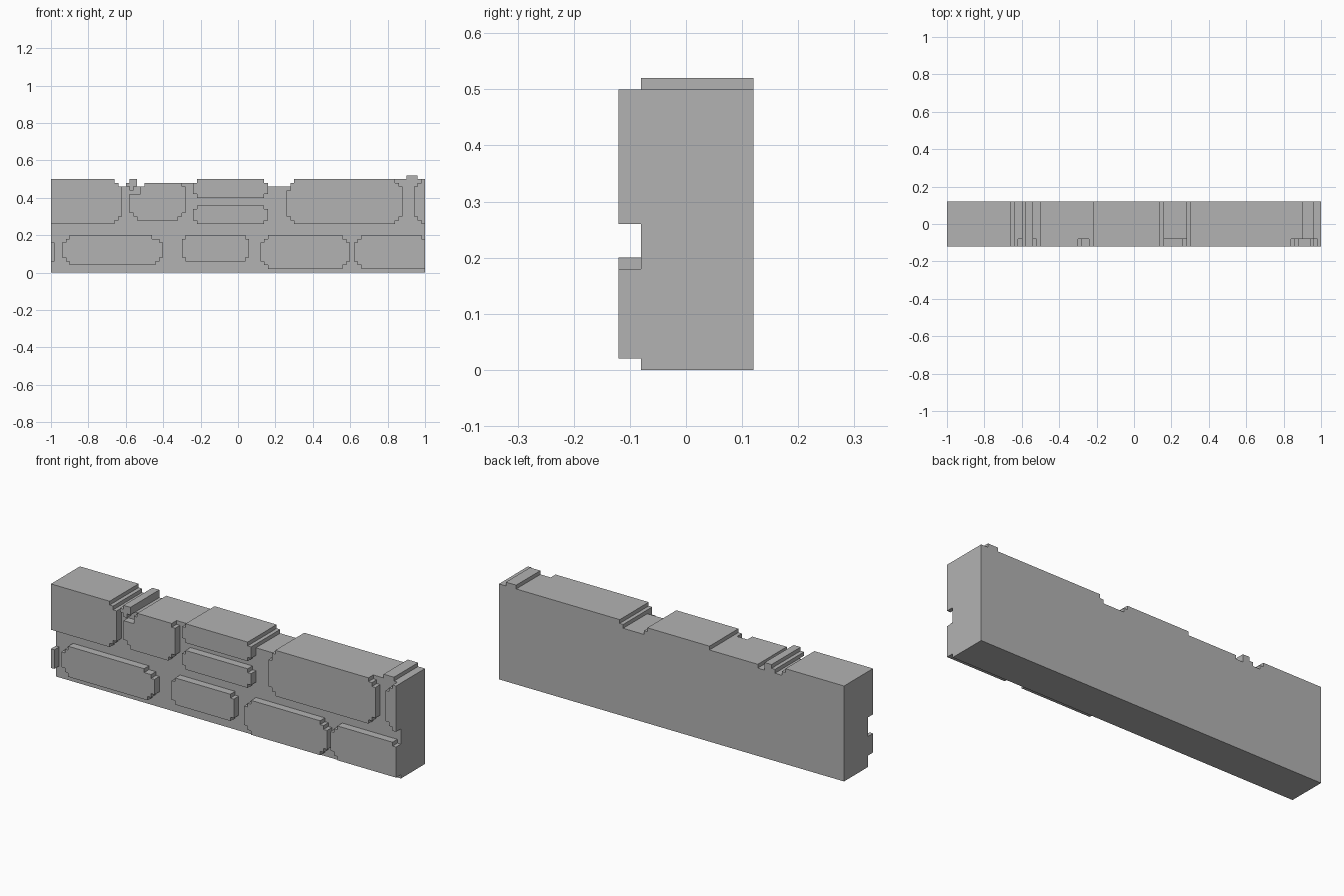
import bpy, bmesh

UNIT = 0.02            # side of one small block
FRONT, FACE, BACK = -0.12, -0.08, 0.12

cube = bpy.data.objects.get("Cube")
if cube:
    bpy.data.objects.remove(cube, do_unlink=True)

stone = bpy.data.materials.new("grey stone")
stone.use_nodes = True
stone.diffuse_color = (0.45, 0.45, 0.45, 1)
stone.node_tree.nodes["Principled BSDF"].inputs["Base Color"].default_value = (0.45, 0.45, 0.45, 1)


def extrude_outline(name, outline, y0, y1):
    """Turn an x-z outline, in blocks, into a flat-sided solid."""
    bm = bmesh.new()
    face = bm.faces.new([bm.verts.new((x * UNIT, y0, z * UNIT)) for x, z in outline])
    grown = bmesh.ops.extrude_face_region(bm, geom=[face])
    moved = [v for v in grown["geom"] if isinstance(v, bmesh.types.BMVert)]
    bmesh.ops.translate(bm, verts=moved, vec=(0, y1 - y0, 0))
    bmesh.ops.dissolve_limit(bm, angle_limit=0.01, verts=bm.verts[:], edges=bm.edges[:])
    bmesh.ops.recalc_face_normals(bm, faces=bm.faces[:])
    mesh = bpy.data.meshes.new(name)
    bm.to_mesh(mesh)
    bm.free()
    mesh.materials.append(stone)
    obj = bpy.data.objects.new(name, mesh)
    bpy.context.collection.objects.link(obj)
    return obj


def side(x, z0, z1, low, high, sign):
    """Walk up one side of a brick, stepping inwards near its corners."""
    points = []
    for z in range(z0, z1):
        up, down = z - z0, z1 - 1 - z
        inset = low[up] if up < len(low) else high[down] if down < len(high) else 0
        points += [(x + sign * inset, z), (x + sign * inset, z + 1)]
    return list(dict.fromkeys(points))


def brick(name, x0, x1, z0, z1, tl=(2, 1), tr=(2, 1), bl=(2, 1), br=(2, 1)):
    left = side(x0, z0, z1, bl, tl, 1)
    right = side(x1, z0, z1, br, tr, -1)
    return extrude_outline(name, left + right[::-1], FRONT, FACE)


# Wall core with its worn, stepped top
tops = [(-50, 25), (-33, 24), (-32, 23), (-30, 24), (-29, 25), (-27, 23), (-25, 24),
        (-11, 25), (7, 24), (8, 23), (14, 24), (15, 25), (45, 26), (48, 25)]
ends = [x for x, z in tops[1:]] + [50]
outline = [(-50, 0)]
for (x, z), end in zip(tops, ends):
    outline += [(x, z), (end, z)]
extrude_outline("wall_core", outline + [(50, 0)], FACE, BACK)

# Upper course
ONE = dict.fromkeys(("tl", "tr", "bl", "br"), (1,))
brick("upper_brick_end_right", -50, -31, 13, 25, tl=(), bl=())
brick("upper_brick_chipped", -29, -14, 14, 24, tl=(4, 3, 3), tr=(1,))
brick("brick_fragment", -30, -27, 22, 25, tl=(1,), tr=(), bl=(1,), br=(1,))
brick("upper_brick_thin_top", -12, 8, 20, 25, **ONE)
brick("upper_brick_thin_bottom", -12, 8, 13, 18, **ONE)
brick("upper_brick_large", 13, 44, 13, 25, tl=(2, 1, 1))
brick("upper_brick_end_left", 47, 50, 13, 25, tr=(), br=())

# Lower course
brick("lower_brick_end_right", -50, -49, 3, 8, tl=(), tr=(), bl=(), br=())
brick("lower_brick_long", -47, -20, 2, 10, tr=(3, 1))
brick("lower_brick_small", -15, 3, 3, 10, **ONE)
brick("lower_brick_middle", 6, 30, 1, 10)
brick("lower_brick_end_left", 31, 50, 1, 10, tr=(1,), br=())
